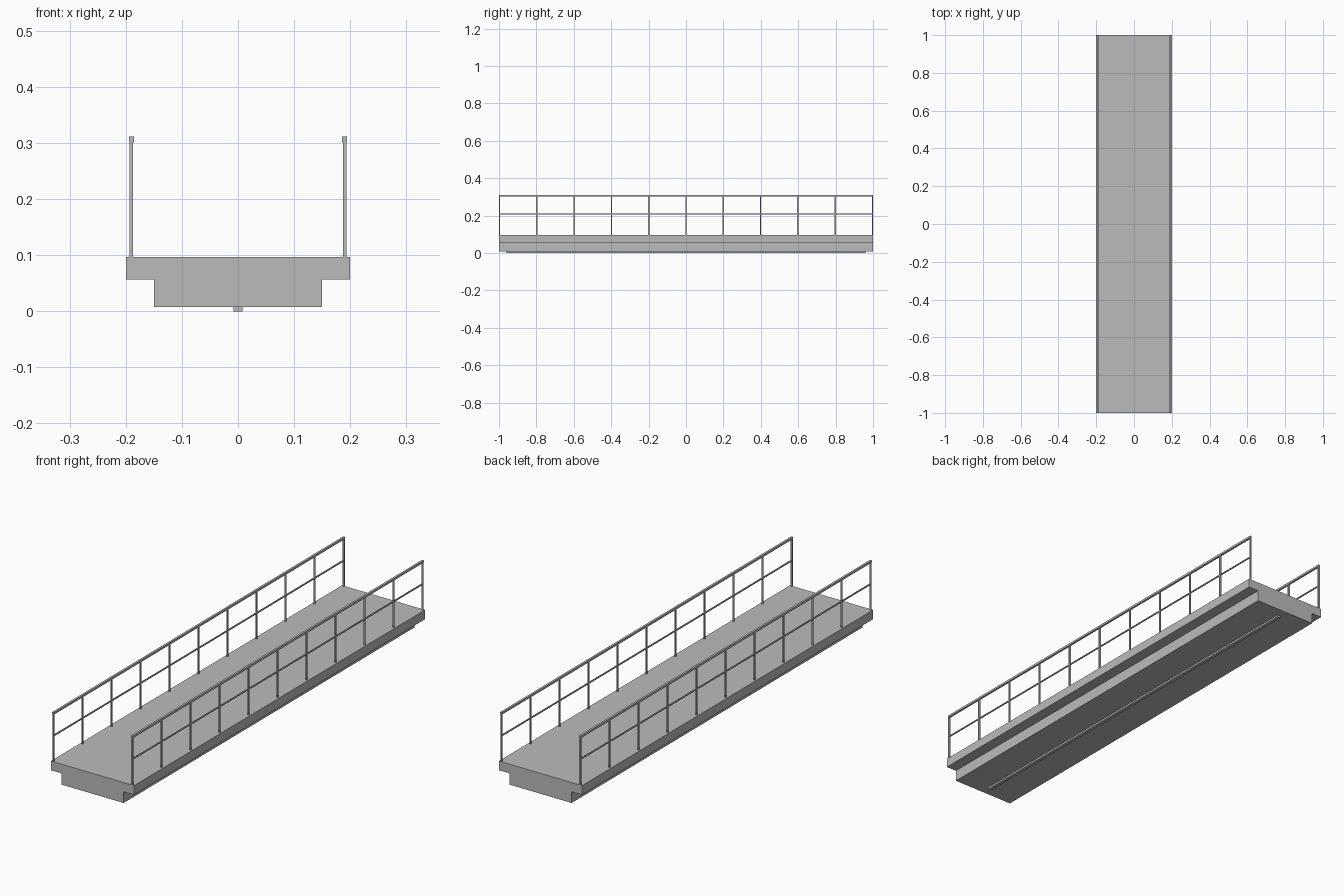
import bpy
import bmesh
from mathutils import Matrix, Vector

cube = bpy.data.objects.get("Cube")
if cube:
    bpy.data.objects.remove(cube, do_unlink=True)

grey = bpy.data.materials.new("concrete_grey")
grey.use_nodes = True
colour = (0.5, 0.5, 0.5, 1)
grey.diffuse_color = colour
grey.node_tree.nodes["Principled BSDF"].inputs["Base Color"].default_value = colour


def make_object(name, bm):
    bmesh.ops.recalc_face_normals(bm, faces=bm.faces[:])
    mesh = bpy.data.meshes.new(name)
    bm.to_mesh(mesh)
    bm.free()
    mesh.materials.append(grey)
    obj = bpy.data.objects.new(name, mesh)
    bpy.context.collection.objects.link(obj)
    return obj


def box(name, low, high):
    low, high = Vector(low), Vector(high)
    bm = bmesh.new()
    matrix = Matrix.Translation((low + high) / 2) @ Matrix.Diagonal((high - low).to_4d())
    bmesh.ops.create_cube(bm, size=1, matrix=matrix)
    return make_object(name, bm)


# Bridge deck: T-shaped section extruded along its length
TOP, LEDGE, BASE = 0.097, 0.057, 0.008
half = [(0.15, BASE), (0.15, LEDGE), (0.2, LEDGE), (0.2, TOP)]
section = half + [(-x, z) for x, z in reversed(half)]
bm = bmesh.new()
face = bm.faces.new([bm.verts.new((x, -1, z)) for x, z in section])
ends = bmesh.ops.extrude_face_region(bm, geom=[face])["geom"]
bmesh.ops.translate(bm, vec=(0, 2, 0),
                    verts=[v for v in ends if isinstance(v, bmesh.types.BMVert)])
make_object("deck", bm)

# Narrow strip under the deck
box("underside_strip", (-0.008, -0.96, 0), (0.008, 0.96, BASE))

# Railings on both sides
RAIL_X, POST, RAIL = 0.19, 0.0033, 0.0045
BAYS = 10
for side, s in (("left", 1), ("right", -1)):
    x = s * RAIL_X
    box(f"{side}_handrail", (x - RAIL, -1, 0.302), (x + RAIL, 1, 0.311))
    box(f"{side}_middle_rail", (x - 0.0025, -1, 0.206), (x + 0.0025, 1, 0.211))
    for i in range(BAYS + 1):
        y = (2 * i / BAYS - 1) * (1 - POST)
        box(f"{side}_post_{i + 1}", (x - POST, y - POST, TOP), (x + POST, y + POST, 0.303))
